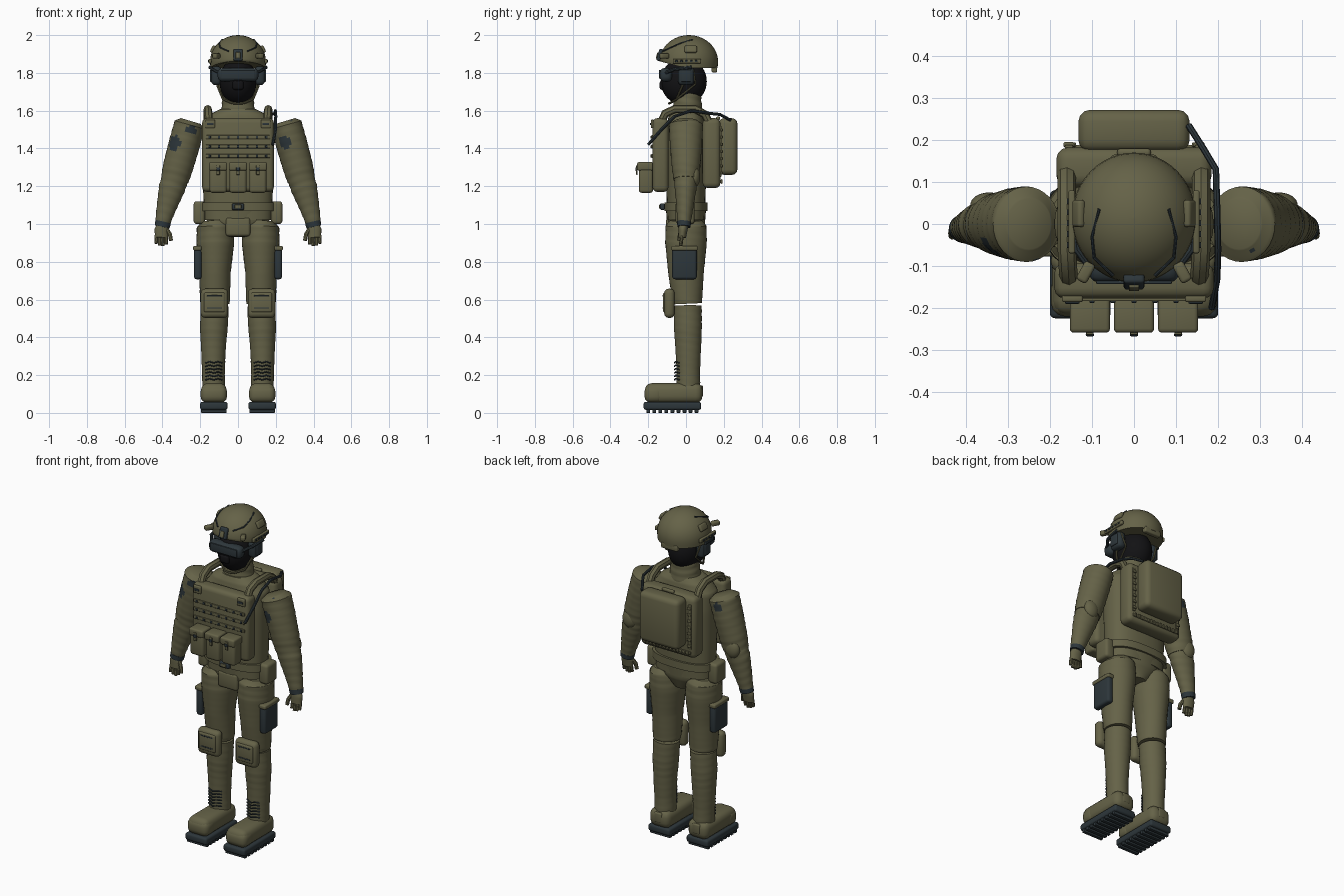
import bpy, bmesh, math
from mathutils import Vector, Euler

if "Cube" in bpy.data.objects:
    bpy.data.objects.remove(bpy.data.objects["Cube"], do_unlink=True)


def material(name, rgb):
    mat = bpy.data.materials.new(name)
    mat.use_nodes = True
    mat.diffuse_color = (*rgb, 1)
    mat.node_tree.nodes["Principled BSDF"].inputs["Base Color"].default_value = (*rgb, 1)
    return mat


olive = material("olive fabric", (0.13, 0.123, 0.064))
slate = material("dark slate", (0.026, 0.037, 0.043))
black = material("black cloth", (0.006, 0.006, 0.007))
SIDES = (("left", 1), ("right", -1))


def finish(name, bm, mat):
    bmesh.ops.recalc_face_normals(bm, faces=bm.faces[:])
    mesh = bpy.data.meshes.new(name)
    bm.to_mesh(mesh)
    bm.free()
    mesh.materials.append(mat)
    obj = bpy.data.objects.new(name, mesh)
    bpy.context.collection.objects.link(obj)
    smooth(obj)
    return obj


def smooth(obj):
    bpy.ops.object.select_all(action='DESELECT')
    obj.select_set(True)
    bpy.context.view_layer.objects.active = obj
    bpy.ops.object.shade_smooth_by_angle(angle=math.radians(40))


def box(name, centre, size, mat=olive, bevel=0.008, rot=(0, 0, 0)):
    bm = bmesh.new()
    bmesh.ops.create_cube(bm, size=1)
    bmesh.ops.scale(bm, vec=size, verts=bm.verts[:])
    if bevel:
        bmesh.ops.bevel(bm, geom=bm.edges[:], offset=min(bevel, min(size) * 0.45),
                        segments=3, profile=0.5, affect='EDGES')
    bmesh.ops.rotate(bm, matrix=Euler(rot).to_matrix(), verts=bm.verts[:])
    bmesh.ops.translate(bm, vec=centre, verts=bm.verts[:])
    return finish(name, bm, mat)


def ball(name, centre, radii, mat):
    bm = bmesh.new()
    bmesh.ops.create_uvsphere(bm, u_segments=32, v_segments=20, radius=1)
    bmesh.ops.scale(bm, vec=radii, verts=bm.verts[:])
    bmesh.ops.translate(bm, vec=centre, verts=bm.verts[:])
    return finish(name, bm, mat)


def loft(name, rings, mat=olive, side=1, fold=0, power=2, seg=32, steps=6):
    """Skin elliptical rings (x, y, z, rx, ry) set square to their path."""
    rows = []
    for a, b in zip(rings, rings[1:]):
        rows += [[p + (q - p) * i / steps for p, q in zip(a, b)] for i in range(steps)]
    rows.append(list(rings[-1]))
    bm = bmesh.new()
    loops = []
    for i, (x, y, z, rx, ry) in enumerate(rows):
        t = Vector(rows[min(i + 1, len(rows) - 1)][:3]) - Vector(rows[max(i - 1, 0)][:3])
        u = Vector((0, 1, 0)).cross(t).normalized()
        v = t.cross(u).normalized()
        loop = []
        for k in range(seg):
            a = math.tau * k / seg
            c, s = math.cos(a), math.sin(a)
            w = 1 + fold * math.sin(z * 150 + 2 * math.sin(a))
            c = math.copysign(abs(c) ** (2 / power), c)
            s = math.copysign(abs(s) ** (2 / power), s)
            p = Vector((x, y, z)) + u * (rx * w * c) + v * (ry * w * s)
            loop.append(bm.verts.new((p.x * side, p.y, p.z)))
        loops.append(loop)
    for a, b in zip(loops, loops[1:]):
        for k in range(seg):
            n = (k + 1) % seg
            bm.faces.new((a[k], a[n], b[n], b[k]))
    bm.faces.new(loops[0])
    bm.faces.new(loops[-1])
    return finish(name, bm, mat)


def cord(name, points, radius, mat=olive, side=1):
    curve = bpy.data.curves.new(name, 'CURVE')
    curve.dimensions = '3D'
    curve.bevel_depth, curve.bevel_resolution, curve.use_fill_caps = radius, 2, True
    spline = curve.splines.new('POLY')
    spline.points.add(len(points) - 1)
    for p, (x, y, z) in zip(spline.points, points):
        p.co = (x * side, y, z, 1)
    curve.materials.append(mat)
    obj = bpy.data.objects.new(name, curve)
    bpy.context.collection.objects.link(obj)
    bpy.ops.object.select_all(action='DESELECT')
    obj.select_set(True)
    bpy.context.view_layer.objects.active = obj
    bpy.ops.object.convert(target='MESH')
    smooth(bpy.context.object)


# Torso, neck, pelvis and belt
loft("torso", [(0, 0, 1.02, .18, .1), (0, 0, 1.2, .185, .105), (0, 0, 1.42, .19, .11),
               (0, 0, 1.53, .19, .1), (0, 0, 1.58, .15, .09), (0, 0, 1.61, .09, .075)], power=2.5)
loft("neck", [(0, .008, 1.56, .095, .082), (0, .008, 1.63, .086, .076), (0, .008, 1.69, .08, .07)], fold=.02)
loft("pelvis", [(0, 0, .93, .06, .07), (0, 0, 1, .16, .1), (0, 0, 1.1, .19, .108)])
box("crotch_panel", (0, -.085, .985), (.13, .04, .1), bevel=.015)
loft("belt", [(0, 0, 1.07, .2, .115), (0, 0, 1.115, .2, .115)], power=2.5)
box("belt_buckle", (0, -.125, 1.092), (.065, .025, .035), slate)
box("buckle_plate", (0, -.139, 1.092), (.035, .008, .02), olive, .003)

# Head, mask and goggles
ball("hood", (0, -.012, 1.755), (.098, .122, .125), black)
box("goggle_frame", (0, -.107, 1.79), (.215, .065, .072), slate, .025)
box("goggle_lens", (0, -.139, 1.792), (.18, .008, .046), slate, .003)
box("mask_nose", (0, -.125, 1.735), (.06, .03, .05), black, .014)

# Helmet: rounded shell over a short rim
dome = [(0, .015, 1.825, .146, .152), (0, .015, 1.86, .148, .155)]
dome += [(0, .015, 1.86 + .14 * math.sin(a), .148 * math.cos(a), .155 * math.cos(a))
         for a in (math.radians(d) for d in range(10, 90, 10))]
dome.append((0, .015, 2, .003, .003))
shell = loft("helmet", dome, steps=2, seg=48)
for vert in shell.data.vertices:          # raised brow, lower nape
    if vert.co.z < 1.86:
        vert.co.z += max(0, -vert.co.y) * .26 * (1.86 - vert.co.z) / .035
box("helmet_mount", (0, -.137, 1.895), (.05, .025, .065), slate, rot=(-.3, 0, 0))
box("mount_plate", (0, -.151, 1.892), (.025, .01, .035), olive, .003, rot=(-.3, 0, 0))
box("nape_pad", (0, .15, 1.82), (.11, .03, .035))
for label, s in SIDES:
    box(label + "_helmet_rail", (s * .148, .005, 1.862), (.016, .15, .024), olive, .005)
    for i in range(5):
        box(label + "_rail_slot", (s * .157, -.05 + i * .026, 1.862), (.006, .014, .01), slate, .002)
    box(label + "_helmet_pad", (s * .132, .025, 1.925), (.02, .065, .04), rot=(0, -s * .45, 0))
    cord(label + "_helmet_band", [(.05, -.123, 1.915), (.095, -.08, 1.935), (.1, -.03, 1.957),
                                  (.083, .035, 1.977)], .004, slate, s)
    box(label + "_helmet_lamp", (s * .115, -.115, 1.89), (.028, .05, .028), rot=(0, 0, s * .5))
    box(label + "_ear_cup", (s * .115, 0, 1.785), (.055, .085, .1), slate, .022)
    box(label + "_ear_cap", (s * .142, 0, 1.785), (.012, .055, .065), slate, .005)
    cord(label + "_goggle_strap", [(.1, -.11, 1.8), (.137, -.06, 1.82), (.148, .03, 1.83)], .009, slate, s)
    cord(label + "_chin_strap", [(.125, .03, 1.82), (.108, -.02, 1.73), (.08, -.05, 1.66),
                                 (.03, -.085, 1.64), (0, -.09, 1.638)], .006, olive, s)
    cord(label + "_nape_strap", [(.125, .04, 1.82), (.1, .05, 1.74), (.08, -.05, 1.66)], .005, olive, s)

# Chest carrier with webbing, buckles and pouches
box("chest_panel", (0, -.135, 1.365), (.38, .085, .39), bevel=.025)
for z in (1.46, 1.41, 1.36):
    box("webbing", (0, -.18, z), (.34, .008, .02), olive, .003)
    for i in range(7):
        box("webbing_stitch", (-.15 + i * .05, -.185, z), (.012, .006, .014), slate, .002)
for x in (-.105, 0, .105):
    box("pouch", (x, -.212, 1.24), (.09, .075, .15), bevel=.015)
    box("pouch_flap", (x, -.216, 1.305), (.096, .086, .045), bevel=.01)
    box("pouch_strap", (x, -.26, 1.285), (.018, .008, .05), olive, .003)
    box("pouch_clip", (x, -.264, 1.29), (.02, .007, .018), slate, .003)
for label, s in SIDES:
    cord(label + "_shoulder_strap", [(.155, -.135, 1.53), (.157, -.11, 1.585), (.16, -.06, 1.608),
                                     (.16, .05, 1.608), (.16, .1, 1.58), (.16, .13, 1.52)], .022, olive, s)
    box(label + "_strap_buckle", (s * .147, -.178, 1.53), (.05, .016, .045), olive, .005)
    box(label + "_buckle_bar", (s * .147, -.187, 1.53), (.034, .006, .012), slate, .002)

# Backpack with side loops
box("pack_body", (0, .135, 1.375), (.37, .095, .37), bevel=.028)
box("pack_outer", (0, .222, 1.41), (.265, .1, .3), bevel=.028)
box("pack_handle", (0, .17, 1.56), (.08, .02, .02))
box("pack_lower_web", (0, .184, 1.225), (.32, .008, .018), olive, .003)
for label, s in SIDES:
    box(label + "_pack_web", (s * .155, .184, 1.385), (.02, .008, .27), olive, .003)
    for i in range(7):
        box(label + "_pack_loop", (s * .155, .189, 1.27 + i * .038), (.026, .012, .016), olive, .004)
        box(label + "_lower_loop", (s * (.012 + i * .022), .189, 1.225), (.012, .01, .024), olive, .003)
cord("drink_hose", [(.13, .235, 1.55), (.165, .18, 1.58), (.195, .13, 1.585), (.198, .03, 1.6),
                    (.2, -.06, 1.57), (.198, -.13, 1.5), (.185, -.2, 1.42)], .008, slate)

# Arms and hands
PATCHES = [((-.34, -.06, 1.43), .04), ((-.27, .07, 1.5), .03), ((-.25, -.07, 1.5), .03),
           ((.245, -.08, 1.43), .035), ((.28, -.05, 1.52), .03), ((.23, .03, 1.52), .025)]
for label, s in SIDES:
    arm = loft(label + "_upper_arm", [(.25, 0, 1.545, .055, .06), (.256, 0, 1.525, .082, .09),
               (.285, 0, 1.42, .083, .085), (.318, 0, 1.3, .08, .075), (.335, 0, 1.235, .074, .066)],
               olive, s, fold=.012, steps=8)
    arm.data.materials.append(slate)
    for face in arm.data.polygons:        # dark cloth patches
        if any((face.center - Vector(c)).length < r for c, r in PATCHES):
            face.material_index = 1
    loft(label + "_forearm", [(.327, 0, 1.26, .07, .064), (.35, -.002, 1.19, .07, .058),
         (.378, -.006, 1.09, .053, .045), (.398, -.01, 1.01, .04, .036)], olive, s, fold=.018, steps=8)
    ball(label + "_elbow_pad", (s * .345, .045, 1.25), (.045, .03, .055), olive)
    loft(label + "_cuff", [(.396, -.01, 1.012, .042, .037), (.402, -.011, .985, .04, .035)], slate, s)
    loft(label + "_palm", [(.4, -.012, 1, .028, .026), (.404, -.016, .97, .038, .024),
                           (.405, -.02, .928, .034, .02)], olive, s)
    for i, low in enumerate((.893, .884, .887, .897)):
        x = .38 + i * .0175
        cord(label + "_finger", [(x, -.02, .94), (x + .001, -.024, .915), (x, -.028, low)], .0095, olive, s)
    cord(label + "_thumb", [(.378, -.02, .975), (.36, -.032, .945), (.355, -.036, .912)], .011, olive, s)

# Hips, legs and boots
for label, s in SIDES:
    box(label + "_belt_pouch", (s * .205, -.005, 1.06), (.06, .1, .12), bevel=.016)
    loft(label + "_thigh", [(.125, 0, 1.02, .07, .085), (.122, 0, .99, .096, .108),
         (.12, 0, .9, .1, .11), (.122, 0, .75, .084, .095), (.122, .006, .6, .079, .08),
         (.122, .007, .578, .077, .077)], olive, s, fold=.008, steps=8)
    loft(label + "_shin", [(.123, .009, .567, .074, .074), (.128, .01, .45, .073, .074),
         (.13, .012, .35, .066, .068), (.13, .012, .22, .06, .062), (.128, .012, .1, .06, .064)],
         olive, s, fold=.012, steps=8)
    box(label + "_holster", (s * .213, -.008, .79), (.04, .13, .165), slate, .014)
    box(label + "_holster_flap", (s * .215, -.008, .872), (.045, .14, .025), olive)
    box(label + "_knee_pad", (s * .125, -.088, .58), (.145, .055, .155), bevel=.024)
    box(label + "_knee_shell", (s * .125, -.112, .585), (.11, .02, .105), bevel=.009)
    for z in (.555, .62):
        box(label + "_knee_groove", (s * .125, -.121, z), (.08, .006, .007), slate, .002)
    box(label + "_boot", (s * .128, -.065, .105), (.135, .305, .105), bevel=.036)
    box(label + "_toe_cap", (s * .128, -.17, .1), (.14, .1, .09), bevel=.032)
    box(label + "_heel_tab", (s * .128, .08, .115), (.05, .02, .06))
    box(label + "_sole", (s * .128, -.072, .037), (.145, .305, .042), slate, .012)
    for i in range(9):
        box(label + "_sole_lug", (s * .128, -.2 + i * .032, .011), (.135, .02, .022), slate, .003)
    for i in range(6):
        z = .175 + i * .018
        cord(label + "_lace", [(.085, -.035, z), (.105, -.055, z + .006), (.128, -.06, z),
                               (.15, -.055, z + .006), (.172, -.035, z)], .004, slate, s)
